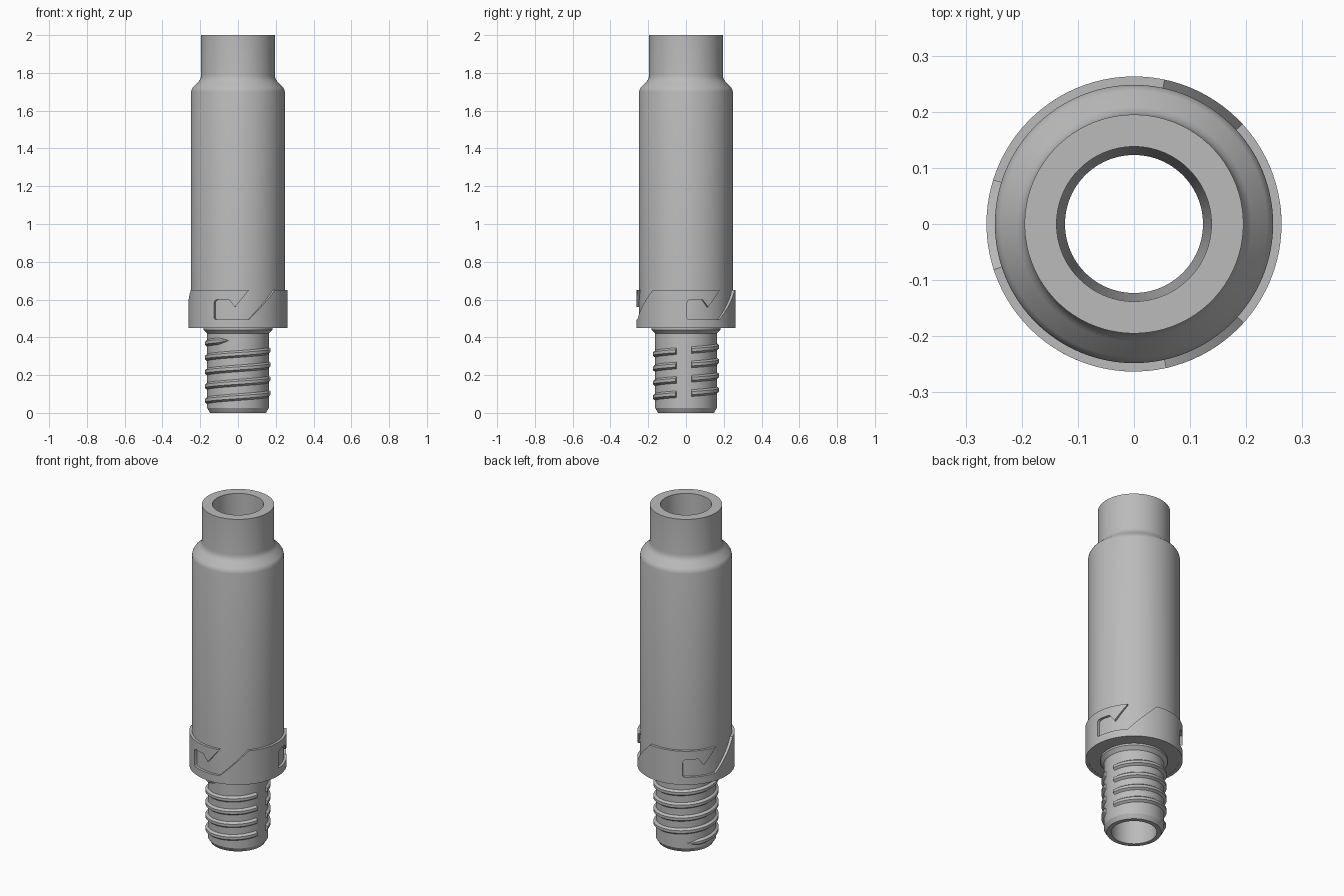
import bpy, bmesh
from math import sin, cos, radians, pi

if "Cube" in bpy.data.objects:
    bpy.data.objects.remove(bpy.data.objects["Cube"])

grey = bpy.data.materials.new("plain grey")
grey.use_nodes = True
COLOUR = (0.5, 0.5, 0.5, 1)
grey.diffuse_color = COLOUR
grey.node_tree.nodes["Principled BSDF"].inputs["Base Color"].default_value = COLOUR


def polar(radius, angle, z):
    return (radius * cos(angle), radius * sin(angle), z)


def finish(name, bm):
    bmesh.ops.recalc_face_normals(bm, faces=bm.faces)
    mesh = bpy.data.meshes.new(name)
    bm.to_mesh(mesh)
    bm.free()
    mesh.materials.append(grey)
    obj = bpy.data.objects.new(name, mesh)
    bpy.context.collection.objects.link(obj)
    bpy.ops.object.select_all(action="DESELECT")
    bpy.context.view_layer.objects.active = obj
    obj.select_set(True)
    bpy.ops.object.shade_smooth_by_angle(angle=radians(25))
    return obj


def sweep(bm, sections, looped):
    """Skin closed cross-sections; cap the two ends unless looped."""
    rings = [[bm.verts.new(p) for p in section] for section in sections]
    pairs = list(zip(rings, rings[1:])) + ([(rings[-1], rings[0])] if looped else [])
    for a, b in pairs:
        for i in range(len(a)):
            j = (i + 1) % len(a)
            bm.faces.new((a[i], a[j], b[j], b[i]))
    if not looped:
        bm.faces.new(rings[0])
        bm.faces.new(rings[-1][::-1])


# Hollow body: tapered bore, top spout, shoulder, barrel and threaded neck
R_BODY, R_COLLAR, R_NECK = 0.248, 0.263, 0.163
profile = [(0.123, 0), (0.148, 0), (R_NECK, 0.025), (R_NECK, 0.42), (0.182, 0.44),
           (0.182, 0.451), (R_BODY, 0.451), (R_BODY, 1.70), (0.245, 1.713),
           (0.238, 1.725), (0.209, 1.753), (0.201, 1.765), (0.197, 1.775),
           (0.195, 1.79), (0.195, 2), (0.138, 2)]
SIDES = 96
bm = bmesh.new()
sweep(bm, [[polar(r, 2 * pi * k / SIDES, z) for r, z in profile]
           for k in range(SIDES)], True)
finish("hollow_body", bm)

# Collar: one third drawn flat (degrees, height) around its hooked slot
LOW, FLOOR, ROOF, HIGH = 0.45, 0.495, 0.60, 0.65
outline = [(12, LOW), (132, LOW), (132, FLOOR), (92.5, FLOOR), (91.1, 0.502),
           (91.1, 0.58), (91.9, 0.592), (93.5, 0.598), (96, ROOF), (109.5, ROOF),
           (116.5, 0.56), (132.7, HIGH), (48, HIGH), (12.7, FLOOR), (12, FLOOR)]
bm = bmesh.new()
for third in range(3):
    bm.faces.new([bm.verts.new((a + 120 * third, 0, z)) for a, z in outline])
for k in range(1, SIDES + 1):
    bmesh.ops.bisect_plane(bm, geom=bm.verts[:] + bm.edges[:] + bm.faces[:],
                           plane_co=(12 + k * 360 / SIDES, 0, 0),
                           plane_no=(1, 0, 0), dist=1e-5)
for v in bm.verts:
    v.co = polar(R_COLLAR, radians(v.co.x - 90), v.co.z)
bmesh.ops.remove_doubles(bm, verts=bm.verts, dist=1e-4)
# Give it thickness by extruding the skin inward
skin = bm.faces[:]
result = bmesh.ops.extrude_face_region(bm, geom=skin, use_keep_orig=True)
for v in [g for g in result["geom"] if isinstance(g, bmesh.types.BMVert)]:
    v.co.xy *= (R_BODY - 0.004) / R_COLLAR
finish("slotted_collar", bm)

# Helical thread, interrupted by a plain strip along the +x side
START, END, PITCH, Z_START = 125, 1696, 0.076, 0.053
GAP_FROM, GAP_TO, FADE = -18, 10, 25
bm = bmesh.new()
for turn in range(5):
    first = max(START, 360 * turn + GAP_TO)
    last = min(END, 360 * (turn + 1) + GAP_FROM)
    steps = round((last - first) / 4)
    sections = []
    for k in range(steps + 1):
        deg = first + (last - first) * k / steps
        size = max(0.1, min(1, (deg - START) / FADE, (END - deg) / FADE))
        z = Z_START + PITCH * (deg - START) / 360
        crest = R_NECK + 0.013 * size
        shape = [(R_NECK - 0.004, -0.021 * size), (crest, -0.008 * size),
                 (crest, 0.008 * size), (R_NECK - 0.004, 0.021 * size)]
        sections.append([polar(r, radians(deg), z + h) for r, h in shape])
    sweep(bm, sections, False)
finish("neck_thread", bm)
